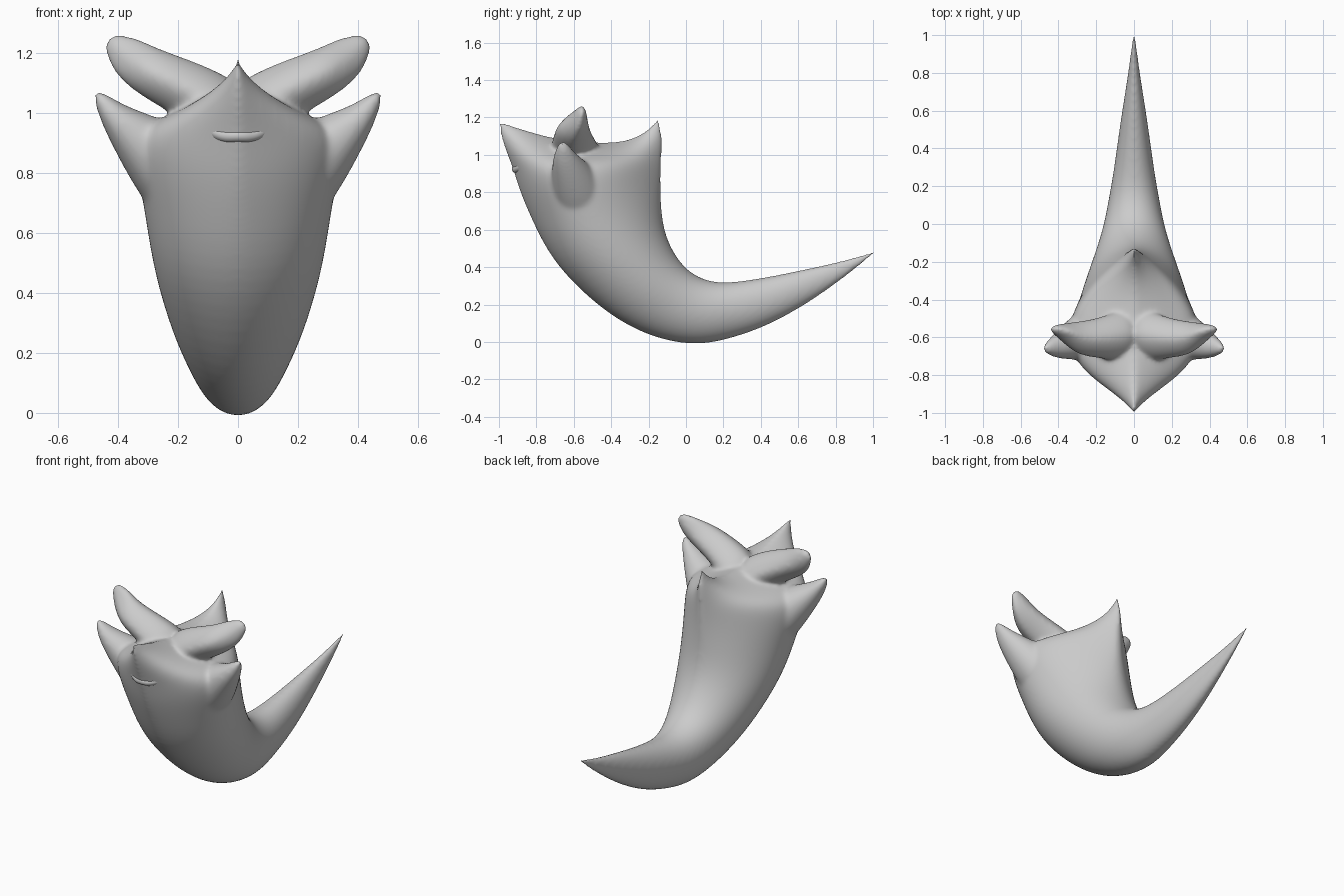
import bpy, bmesh, math
from mathutils import Vector

if "Cube" in bpy.data.objects:
    bpy.data.objects.remove(bpy.data.objects["Cube"])

N = 24
bm = bmesh.new()


def skin(rings, strip_end=False):
    """Join rings of points into a closed shell."""
    vr = [[bm.verts.new(p) for p in r] for r in rings]
    for a, b in zip(vr, vr[1:]):
        for i in range(N):
            j = (i + 1) % N
            bm.faces.new((a[i], a[j], b[j], b[i]))
    bm.faces.new(vr[0])
    e = vr[-1]
    if strip_end:
        bm.faces.new((e[0], e[1], e[N - 1]))
        for i in range(1, N // 2 - 1):
            bm.faces.new((e[i], e[i + 1], e[N - i - 1], e[N - i]))
        h = N // 2
        bm.faces.new((e[h - 1], e[h], e[h + 1]))
    else:
        bm.faces.new(e)


def body_ring(oy, oz, iy, iz, w, sag=0, p=1.0, skew=0):
    """Section between an outer (belly) and an inner (back) profile point."""
    pts = []
    for k in range(N):
        t = 2 * math.pi * k / N
        c, s = math.cos(t), math.sin(t)
        y = (oy + iy) / 2 + c * (iy - oy) / 2 - skew * (1 - c * c)
        z = (oz + iz) / 2 + c * (iz - oz) / 2
        z -= sag * (1 - (c ** 4 if c > 0 else c * c)) * (1 + .3 * c)
        pts.append((math.copysign(w * abs(s) ** p, s), y, z))
    return pts


def limb(side, stations, p=1.0):
    """Flattened tapering limb; station = x, y, z, half height, half depth."""
    c = [Vector(s[:3]) for s in stations]
    rings = []
    for i, s in enumerate(stations):
        d = c[min(i + 1, len(c) - 1)] - c[max(i - 1, 0)]
        up = Vector((-d.z, 0, d.x)).normalized()
        ring = []
        for k in range(N):
            t = 2 * math.pi * k / N
            u, v = math.cos(t), math.sin(t)
            q = c[i] + up * (s[3] * math.copysign(abs(u) ** p, u))
            q += Vector((0, s[4] * math.copysign(abs(v) ** p, v), 0))
            ring.append((q.x * side, q.y, q.z))
        rings.append(ring)
    skin(rings)


# tail, trunk, pointed nose and back crest
sections = [
    (1.025, .483, 1.025, .493, .006), (.8, .305, .84, .435, .027),
    (.6, .172, .7, .404, .055), (.4, .068, .5, .36, .085),
    (.2, .005, .33, .33, .11), (.03, -.023, .2, .315, .137),
    (-.2, .027, .1, .33, .167), (-.41, .14, .0, .385, .215, 0, 1.05),
    (-.61, .315, -.08, .5, .265, 0, 1.1, .01),
    (-.74, .475, -.12, .62, .297, 0, 1.2, .03),
    (-.825, .65, -.13, .75, .32, 0, 1.4, .05),
    (-.89, .8, -.13, .87, .35, 0, 1.7, .07),
    (-.925, .92, -.125, .98, .35, .01, 1.9, .08),
    (-.97, 1.03, -.12, 1.07, .245, .06, 1.8, .08),
    (-1.0, 1.12, -.125, 1.14, .14, .095, 1.6, .04),
    (-1.01, 1.19, -.14, 1.215, .014, .13),
]
skin([body_ring(*s) for s in sections], True)

for side in (1, -1):
    # fin-like arms
    limb(side, [(.08, -.53, .68, .16, .17), (.2, -.565, .8, .155, .16),
                (.315, -.605, .9, .105, .115), (.41, -.645, .985, .054, .067),
                (.452, -.655, 1.04, .03, .038), (.476, -.66, 1.072, .01, .014)])
    # ears
    limb(side, [(.02, -.58, .98, .11, .14), (.1, -.595, 1.04, .108, .13),
                (.2, -.605, 1.095, .094, .105), (.3, -.605, 1.14, .085, .09),
                (.37, -.575, 1.19, .074, .05), (.41, -.56, 1.23, .047, .028),
                (.432, -.555, 1.252, .022, .014)], 1.25)

bmesh.ops.recalc_face_normals(bm, faces=bm.faces)
me = bpy.data.meshes.new("creature_body")
bm.to_mesh(me)
bm.free()
body = bpy.data.objects.new("creature_body", me)
bpy.context.collection.objects.link(body)
sub = body.modifiers.new("round", 'SUBSURF')
sub.levels = sub.render_levels = 2
rem = body.modifiers.new("fuse", 'REMESH')
rem.mode = 'VOXEL'
rem.voxel_size = .01
rem.use_smooth_shade = True
sm = body.modifiers.new("soften", 'SMOOTH')
sm.factor = .5
sm.iterations = 18

# raised lip
cu = bpy.data.curves.new("lip", 'CURVE')
cu.dimensions = '3D'
cu.bevel_depth = .022
cu.bevel_resolution = 3
cu.use_fill_caps = True
path = [(-.108, -.85, .99, .5), (-.09, -.868, .95, 1), (-.05, -.895, .927, 1),
        (0, -.91, .925, 1), (.05, -.895, .927, 1), (.09, -.868, .95, 1),
        (.108, -.85, .99, .5)]
sp = cu.splines.new('BEZIER')
sp.bezier_points.add(len(path) - 1)
for b, p in zip(sp.bezier_points, path):
    b.co = p[:3]
    b.radius = p[3]
    b.handle_left_type = b.handle_right_type = 'AUTO'
lip = bpy.data.objects.new("lip", cu)
bpy.context.collection.objects.link(lip)
